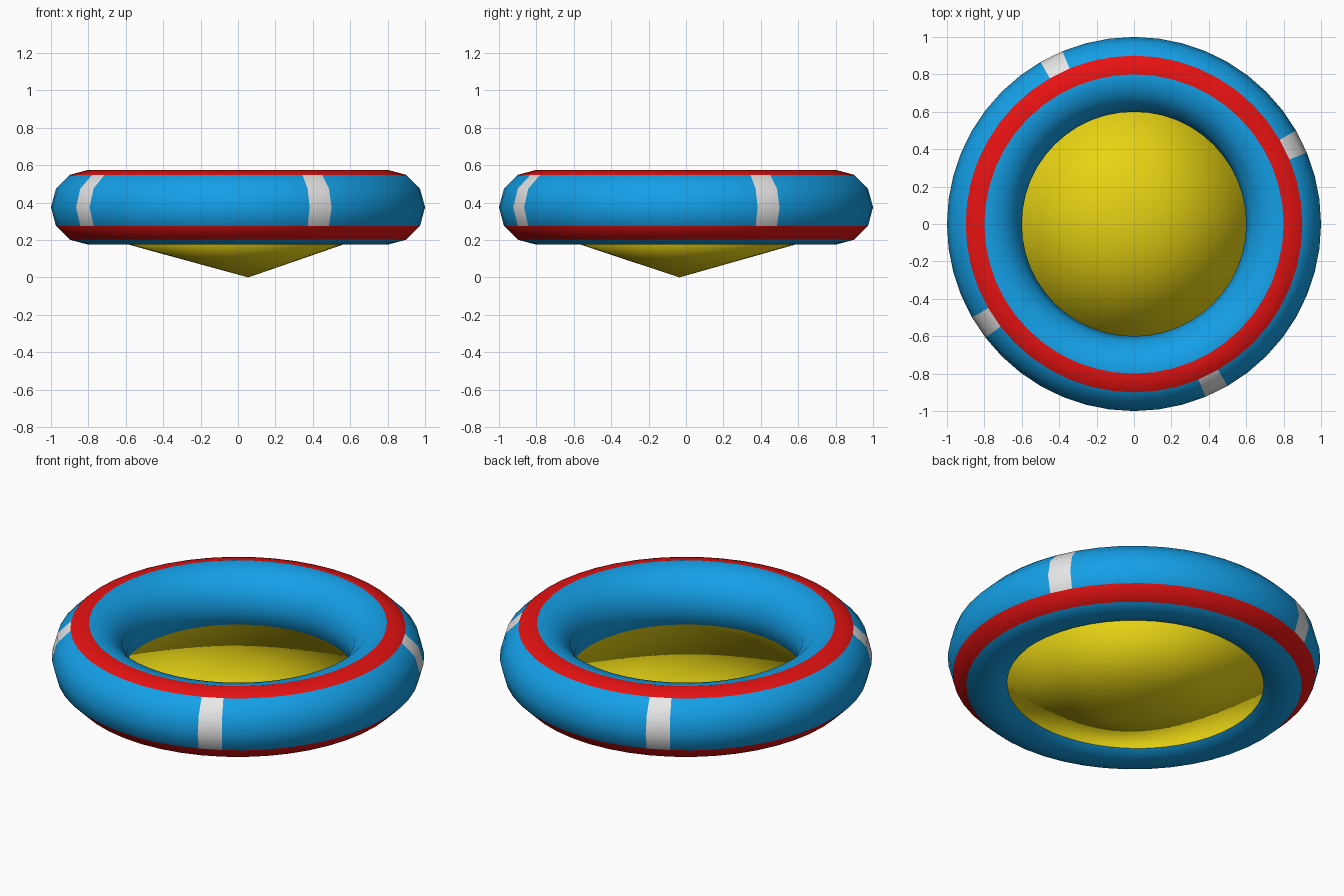
import bpy, bmesh, math
from mathutils import Vector

cube = bpy.data.objects.get("Cube")
if cube:
    bpy.data.objects.remove(cube, do_unlink=True)


def material(name, rgb):
    mat = bpy.data.materials.new(name)
    mat.use_nodes = True
    color = (*rgb, 1.0)
    mat.diffuse_color = color
    mat.node_tree.nodes["Principled BSDF"].inputs["Base Color"].default_value = color
    return mat


BLUE, RED, WHITE = range(3)
tube_mats = [
    material("blue", (0.007, 0.35, 0.8)),
    material("red", (0.8, 0.006, 0.006)),
    material("white", (0.8, 0.8, 0.8)),
]
yellow = material("yellow", (0.8, 0.65, 0.007))

# Inflatable ring
MAJOR, MINOR, SIDES, RINGS = 0.8, 0.2, 12, 48
bpy.ops.mesh.primitive_torus_add(
    major_segments=RINGS, minor_segments=SIDES,
    major_radius=MAJOR, minor_radius=MINOR, location=(0, 0, 0.375))
tube = bpy.context.object
tube.name = "inflatable_ring"
for mat in tube_mats:
    tube.data.materials.append(mat)

# Red stripes run around the ring, white bands cross its outer side
white_bands = {3, 15, 28, 39}
for face in tube.data.polygons:
    x, y, z = face.center
    turn = math.degrees(math.atan2(y, x)) % 360
    tilt = math.degrees(math.atan2(z, math.hypot(x, y) - MAJOR))
    if 60 < tilt < 90 or -60 < tilt < -30:
        face.material_index = RED
    elif -30 < tilt < 60 and int(turn * RINGS / 360) in white_bands:
        face.material_index = WHITE
    face.use_smooth = True

# Shallow conical floor with a flat top, its tip set off centre
RIM, TOP = 0.9, 0.275
hub = Vector((-0.05, 0.035, TOP))
bm = bmesh.new()
tip_vert = bm.verts.new((0.055, -0.035, 0))
hub_vert = bm.verts.new(hub)
rim = []
for i in range(RINGS):
    a = math.tau * i / RINGS
    rim.append(bm.verts.new(hub + Vector((math.cos(a), math.sin(a), 0)) * RIM))
for a, b in zip(rim, rim[1:] + rim[:1]):
    bm.faces.new((hub_vert, a, b))
    bm.faces.new((tip_vert, b, a))
for face in bm.faces:
    face.smooth = True
mesh = bpy.data.meshes.new("floor")
bm.to_mesh(mesh)
bm.free()
mesh.materials.append(yellow)
floor = bpy.data.objects.new("floor", mesh)
bpy.context.collection.objects.link(floor)
